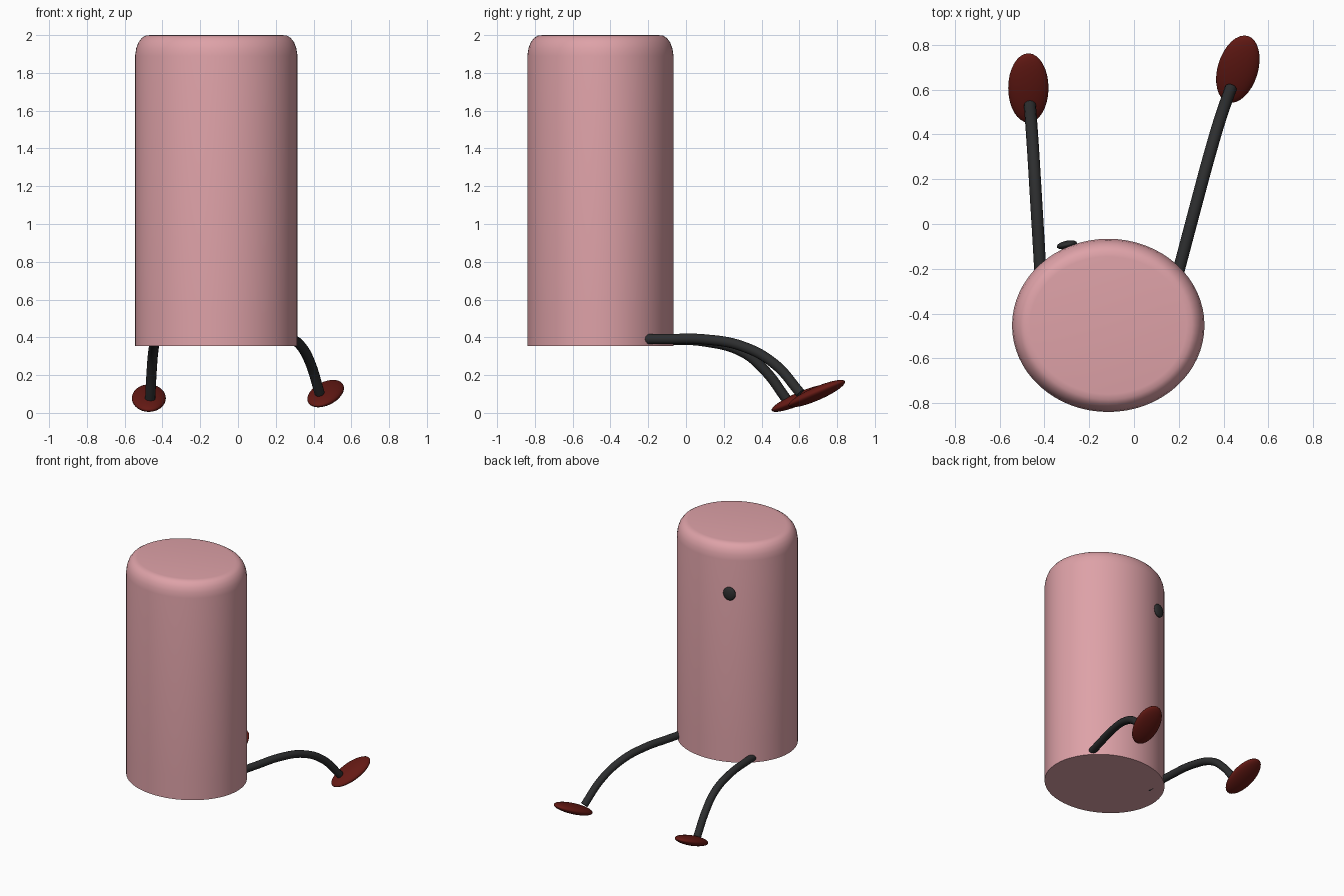
import bpy, bmesh
from math import cos, sin, pi, radians

if "Cube" in bpy.data.objects:
    bpy.data.objects.remove(bpy.data.objects["Cube"])


def material(name, rgb):
    m = bpy.data.materials.new(name)
    m.diffuse_color = (*rgb, 1)
    m.use_nodes = True
    m.node_tree.nodes["Principled BSDF"].inputs["Base Color"].default_value = m.diffuse_color
    return m


PINK = material("pink", (0.73, 0.36, 0.39))
DARK = material("charcoal", (0.026, 0.027, 0.028))
RED = material("dark_red", (0.13, 0.010, 0.007))


def activate(ob):
    bpy.ops.object.select_all(action='DESELECT')
    ob.select_set(True)
    bpy.context.view_layer.objects.active = ob


def ellipsoid(name, loc, size, rot, mat):
    bpy.ops.mesh.primitive_uv_sphere_add(segments=32, ring_count=16, location=loc, rotation=rot)
    ob = bpy.context.object
    ob.name = name
    ob.scale = size
    ob.data.materials.append(mat)
    bpy.ops.object.shade_smooth()
    return ob


def tube(name, points, radius, mat):
    cu = bpy.data.curves.new(name, 'CURVE')
    cu.dimensions = '3D'
    cu.bevel_depth = radius
    cu.bevel_resolution = 4
    cu.use_fill_caps = True
    cu.resolution_u = 8
    sp = cu.splines.new('BEZIER')
    sp.bezier_points.add(len(points) - 1)
    for bp, p in zip(sp.bezier_points, points):
        bp.co = p
        bp.handle_left_type = bp.handle_right_type = 'AUTO'
    cu.materials.append(mat)
    ob = bpy.data.objects.new(name, cu)
    bpy.context.collection.objects.link(ob)
    activate(ob)
    bpy.ops.object.convert(target='MESH')
    bpy.ops.object.shade_smooth_by_angle(angle=radians(50))


# Body: oval column, flat bottom, rounded top rim
RX, RY, SEG = 0.43, 0.387, 64
profile = [(0, 0.355), (0, 0.52), (0, 1.89), (0.006, 1.93), (0.018, 1.962),
           (0.036, 1.985), (0.055, 1.997), (0.08, 2.0)]
bm = bmesh.new()
rings = [[bm.verts.new(((RX - d) * cos(2 * pi * i / SEG), (RY - d) * sin(2 * pi * i / SEG), z))
          for i in range(SEG)] for d, z in profile]
for a, b in zip(rings, rings[1:]):
    for i in range(SEG):
        j = (i + 1) % SEG
        bm.faces.new((a[i], a[j], b[j], b[i]))
bm.faces.new(rings[0][::-1])
bm.faces.new(rings[-1])
me = bpy.data.meshes.new("body")
bm.to_mesh(me)
bm.free()
me.materials.append(PINK)
body = bpy.data.objects.new("body", me)
body.location = (-0.115, -0.453, 0)
bpy.context.collection.objects.link(body)
activate(body)
bpy.ops.object.shade_smooth_by_angle(angle=radians(50))

# Single eye on the far side of the body
ellipsoid("eye", (-0.30, -0.093, 1.64), (0.046, 0.018, 0.05), (0, 0, radians(12)), DARK)

# Bent legs
tube("left_leg", [(-0.412, -0.33, 0.380), (-0.425, -0.1, 0.387), (-0.437, 0.1, 0.378),
                  (-0.449, 0.3, 0.322), (-0.457, 0.42, 0.222), (-0.465, 0.53, 0.075)], 0.027, DARK)
tube("right_leg", [(0.175, -0.30, 0.390), (0.228, -0.1, 0.391), (0.281, 0.1, 0.389),
                   (0.335, 0.3, 0.352), (0.385, 0.47, 0.258), (0.432, 0.605, 0.105)], 0.027, DARK)

# Feet: flat ovals tipped up at the toes
FOOT = (0.09, 0.168, 0.034)
ellipsoid("left_foot", (-0.472, 0.608, 0.078), FOOT, (radians(23), 0, 0), RED)
ellipsoid("right_foot", (0.464, 0.692, 0.102), FOOT, (radians(23), 0, radians(-17)), RED)
